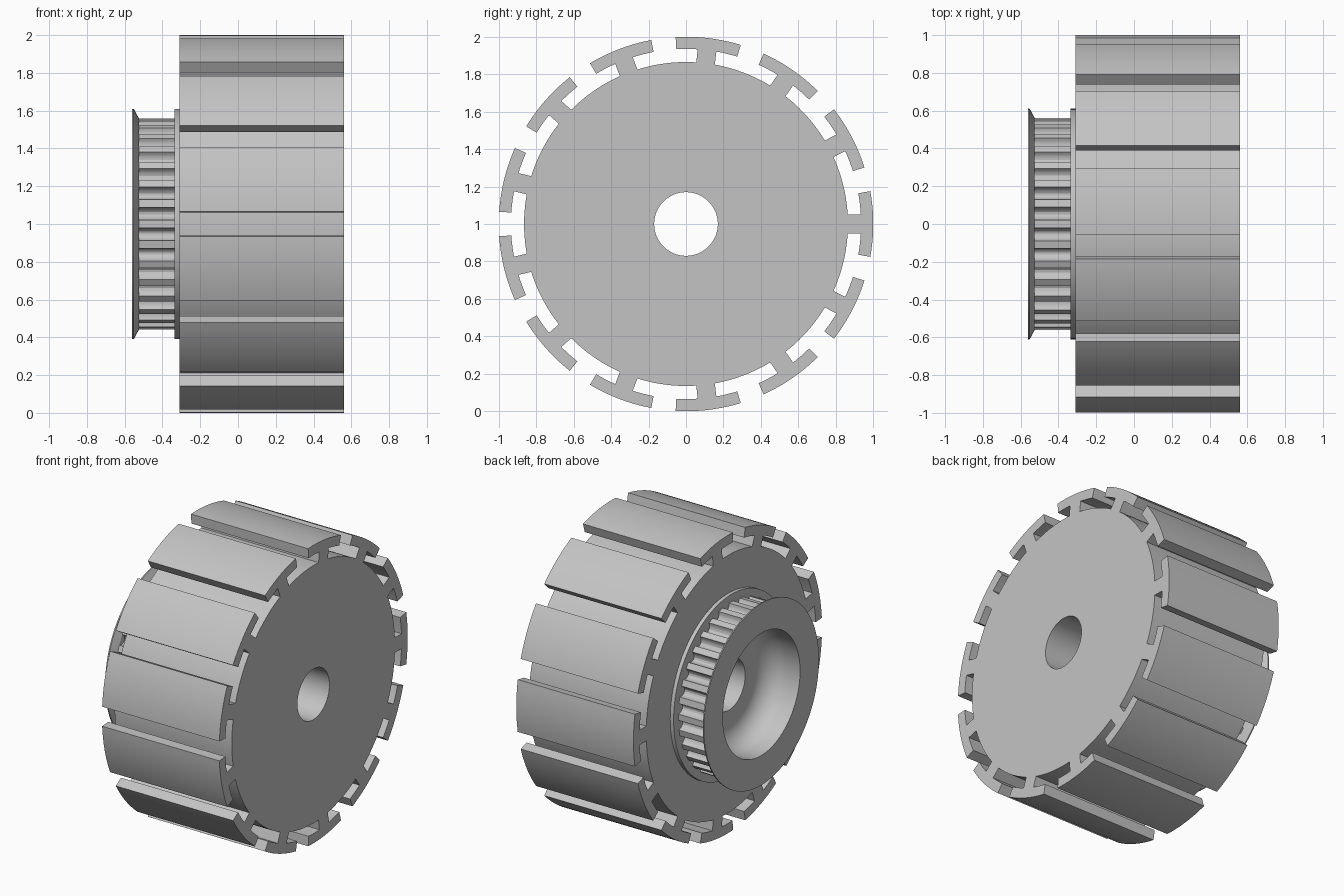
import bpy
import bmesh
from math import cos, sin, pi, radians, asin

if "Cube" in bpy.data.objects:
    bpy.data.objects.remove(bpy.data.objects["Cube"])

grey = bpy.data.materials.new("light grey")
grey.use_nodes = True
grey.diffuse_color = (0.55, 0.55, 0.55, 1)
grey.node_tree.nodes["Principled BSDF"].inputs["Base Color"].default_value = grey.diffuse_color

AXIS_Z = 1.0
BORE = 0.17
LUGS, TEETH = 13, 32
DRUM_X0, DRUM_X1 = -0.31, 0.56


def polar(r, a):
    return r * cos(a), r * sin(a)


def circle(r, n=96):
    return [polar(r, 2 * pi * i / n) for i in range(n)]


def arc(r, a0, a1, n):
    return [polar(r, a0 + (a1 - a0) * i / n) for i in range(n + 1)]


def finish(name, bm):
    bmesh.ops.recalc_face_normals(bm, faces=bm.faces)
    mesh = bpy.data.meshes.new(name)
    bm.to_mesh(mesh)
    bm.free()
    mesh.materials.append(grey)
    obj = bpy.data.objects.new(name, mesh)
    obj.location.z = AXIS_Z
    bpy.context.collection.objects.link(obj)
    bpy.ops.object.select_all(action="DESELECT")
    obj.select_set(True)
    bpy.context.view_layer.objects.active = obj
    bpy.ops.object.shade_smooth_by_angle(angle=radians(25))
    return obj


def prism(name, loops, x0, x1):
    """Extrude an outline with holes along the axle."""
    bm = bmesh.new()
    edges = []
    for loop in loops:
        vs = [bm.verts.new((x0, y, z)) for y, z in loop]
        edges += [bm.edges.new((vs[i - 1], vs[i])) for i in range(len(vs))]
    bmesh.ops.triangle_fill(bm, edges=edges, use_beauty=True)
    res = bmesh.ops.extrude_face_region(bm, geom=bm.faces[:], use_keep_orig=True)
    moved = [g for g in res["geom"] if isinstance(g, bmesh.types.BMVert)]
    bmesh.ops.translate(bm, verts=moved, vec=(x1 - x0, 0, 0))
    return finish(name, bm)


def lathe(name, profile, n=96):
    """Turn a closed (x, radius) profile round the axle."""
    bm = bmesh.new()
    rings = [[bm.verts.new((x, *polar(r, 2 * pi * i / n))) for x, r in profile] for i in range(n)]
    for i in range(n):
        a, b = rings[i - 1], rings[i]
        for j in range(len(profile)):
            bm.faces.new((a[j - 1], a[j], b[j], b[j - 1]))
    return finish(name, bm)


# Drum with T-shaped lugs round the rim
R_CORE, R_UNDER, R_OUT = 0.865, 0.935, 1.0
half_lug, half_stem = radians(10.1), 0.05
step = 2 * pi / LUGS
foot, neck = asin(half_stem / R_CORE), asin(half_stem / R_UNDER)
outline = []
for k in range(LUGS):
    c = k * step
    outline += [polar(R_CORE, c - foot)]
    outline += arc(R_UNDER, c - neck, c - half_lug, 4)
    outline += arc(R_OUT, c - half_lug, c + half_lug, 10)
    outline += arc(R_UNDER, c + half_lug, c + neck, 4)
    outline += arc(R_CORE, c + foot, c + step - foot, 10)[:-1]
prism("lugged_drum", [outline, circle(BORE)], DRUM_X0, DRUM_X1)

# Toothed ring with rounded grooves
R_TOOTH, groove = 0.56, 0.034
pitch = 2 * pi / TEETH
ring = []
for k in range(TEETH):
    c = (k + 0.5) * pitch
    for i in range(9):
        t = pi * i / 8
        r = R_TOOTH - 1.3 * groove * sin(t)
        ring.append(polar(r, c - groove * cos(t) / R_TOOTH))
prism("pulley_teeth", [ring, circle(0.49)], -0.53, -0.33)

# Pulley hub: two flanges and a cupped recess with a rounded floor
R_FLANGE, R_CUP, FILLET = 0.61, 0.41, 0.14
FACE_X, FLOOR_X = -0.56, -0.32
hub = [(DRUM_X0, BORE), (FLOOR_X, BORE)]
for i in range(11):
    t = pi / 2 * i / 10
    hub.append((FLOOR_X - FILLET * (1 - cos(t)), R_CUP - FILLET * (1 - sin(t))))
hub += [(FACE_X, R_CUP), (FACE_X, R_FLANGE), (FACE_X + 0.008, R_FLANGE),
        (-0.525, R_TOOTH), (-0.525, 0.5), (-0.335, 0.5),
        (-0.335, R_FLANGE), (DRUM_X0, R_FLANGE)]
lathe("pulley_hub", hub)
